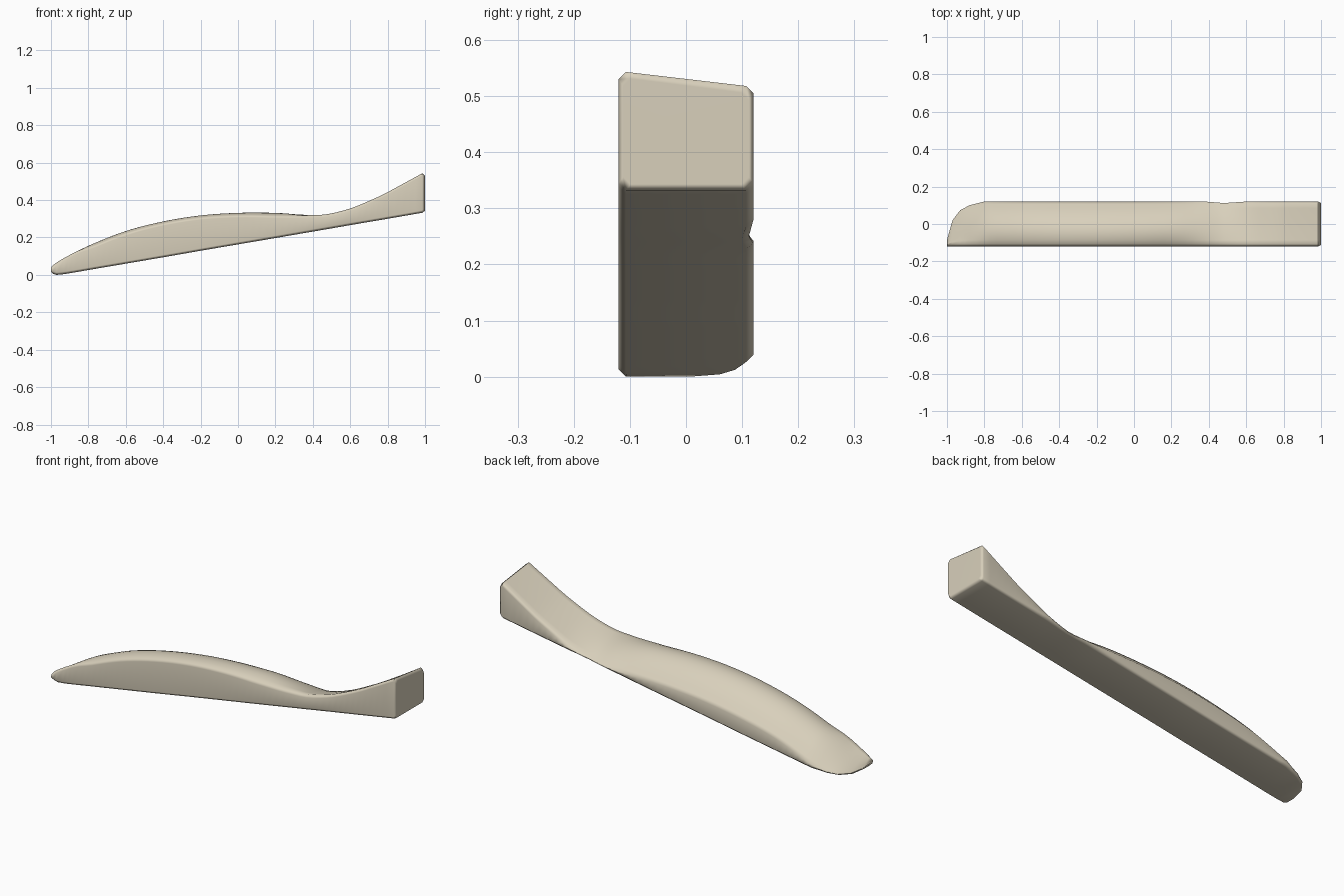
import bpy, bmesh, math

if "Cube" in bpy.data.objects:
    bpy.data.objects.remove(bpy.data.objects["Cube"])

# profile keys along x: x, bottom z, crest z, back top z, back y limit
KEYS = [
    (-1.00, 0.018, 0.040, 0.034, -0.085),
    (-0.99, 0.008, 0.053, 0.022, -0.050),
    (-0.97, 0.002, 0.068, 0.018, 0.020),
    (-0.93, 0.006, 0.092, 0.022, 0.073),
    (-0.88, 0.014, 0.119, 0.036, 0.100),
    (-0.80, 0.028, 0.156, 0.068, 0.120),
    (-0.60, 0.062, 0.234, 0.145, 0.120),
    (-0.40, 0.096, 0.286, 0.193, 0.120),
    (-0.20, 0.131, 0.318, 0.226, 0.120),
    (0.00, 0.165, 0.331, 0.244, 0.120),
    (0.20, 0.199, 0.330, 0.252, 0.120),
    (0.38, 0.230, 0.322, 0.254, 0.120),
    (0.48, 0.247, 0.327, 0.262, 0.112),
    (0.60, 0.268, 0.357, 0.302, 0.120),
    (0.70, 0.285, 0.397, 0.352, 0.120),
    (0.80, 0.302, 0.444, 0.405, 0.120),
    (0.985, 0.334, 0.545, 0.520, 0.120),
    (1.00, 0.345, 0.533, 0.508, 0.112),
]
FRONT, CHAMFER, TOP_STEPS = -0.12, 0.013, 10


def ease(t):
    t = min(max(t, 0), 1)
    return t * t * (3 - 2 * t)


def spline(i, t, k):
    """Hermite interpolation of key column k between keys i and i+1."""
    def slope(j):
        a, b = KEYS[max(j - 1, 0)], KEYS[min(j + 1, len(KEYS) - 1)]
        return (b[k] - a[k]) / (b[0] - a[0])
    p, q = KEYS[i], KEYS[i + 1]
    d = q[0] - p[0]
    # straight columns and the ends stay linear
    if k in (1, 4) or i < 4 or i > len(KEYS) - 4:
        return p[k] + (q[k] - p[k]) * t
    return ((2*t**3 - 3*t*t + 1) * p[k] + (t**3 - 2*t*t + t) * d * slope(i)
            + (3*t*t - 2*t**3) * q[k] + (t**3 - t*t) * d * slope(i + 1))


def section(x, z0, zf, zb, yb):
    """Chamfered cross-section with a crowned top sloping down to the back."""
    cf = min(CHAMFER, (zf - z0) * 0.3)
    cb = min(CHAMFER, max(zb - z0, 0.003) * 0.4)
    y0 = FRONT + (0.008 if x > 0.99 else 0)
    ya, yz = y0 + cf, yb - CHAMFER
    crown = 0.042 * ease((0.65 - x) / 0.5) * ease((x + 1) / 0.25)
    tops = []
    for s in range(TOP_STEPS + 1):
        u = s / TOP_STEPS
        tops.append([ya + (yz - ya) * u,
                     zf + (zb - zf) * u + 4 * crown * u * (1 - u), u])
    # keep the crest at the profile height
    over = max(p[1] for p in tops) - zf
    tops = [(y, z - over * (1 - u)) for y, z, u in tops]
    pts = [(y0, z0 + cf), (y0, zf - over - cf)] + tops
    pts += [(yb, zb - cb), (yb, z0 + cb), (yz, z0), (ya, z0)]
    return [(x, y, z) for y, z in pts]


# loft the sections into one closed body
bm = bmesh.new()
rings = []
for i in range(len(KEYS) - 1):
    n = max(1, math.ceil((KEYS[i + 1][0] - KEYS[i][0]) / 0.04))
    for s in range(n):
        t = s / n
        x = KEYS[i][0] + (KEYS[i + 1][0] - KEYS[i][0]) * t
        rings.append(section(x, *[spline(i, t, k) for k in (1, 2, 3, 4)]))
rings.append(section(*KEYS[-1]))
rings = [[bm.verts.new(p) for p in r] for r in rings]
for a, b in zip(rings, rings[1:]):
    for j in range(len(a)):
        k = (j + 1) % len(a)
        bm.faces.new((a[j], a[k], b[k], b[j]))
bm.faces.new(rings[0])
bm.faces.new(rings[-1])
low = min(v.co.z for v in bm.verts)
for v in bm.verts:
    v.co.z -= low
bmesh.ops.recalc_face_normals(bm, faces=bm.faces)

mesh = bpy.data.meshes.new("curved_handle")
bm.to_mesh(mesh)
bm.free()
body = bpy.data.objects.new("curved_handle", mesh)
bpy.context.collection.objects.link(body)

# single warm beige colour
mat = bpy.data.materials.new("warm_beige")
mat.diffuse_color = (0.69, 0.63, 0.50, 1)
mat.use_nodes = True
mat.node_tree.nodes["Principled BSDF"].inputs["Base Color"].default_value = mat.diffuse_color
mesh.materials.append(mat)

# smooth shading, with broad faces kept flat
bpy.context.view_layer.objects.active = body
body.select_set(True)
bpy.ops.object.shade_smooth_by_angle(angle=math.radians(60))
weighted = body.modifiers.new("even_shading", 'WEIGHTED_NORMAL')
weighted.keep_sharp = True
weighted.weight = 80
